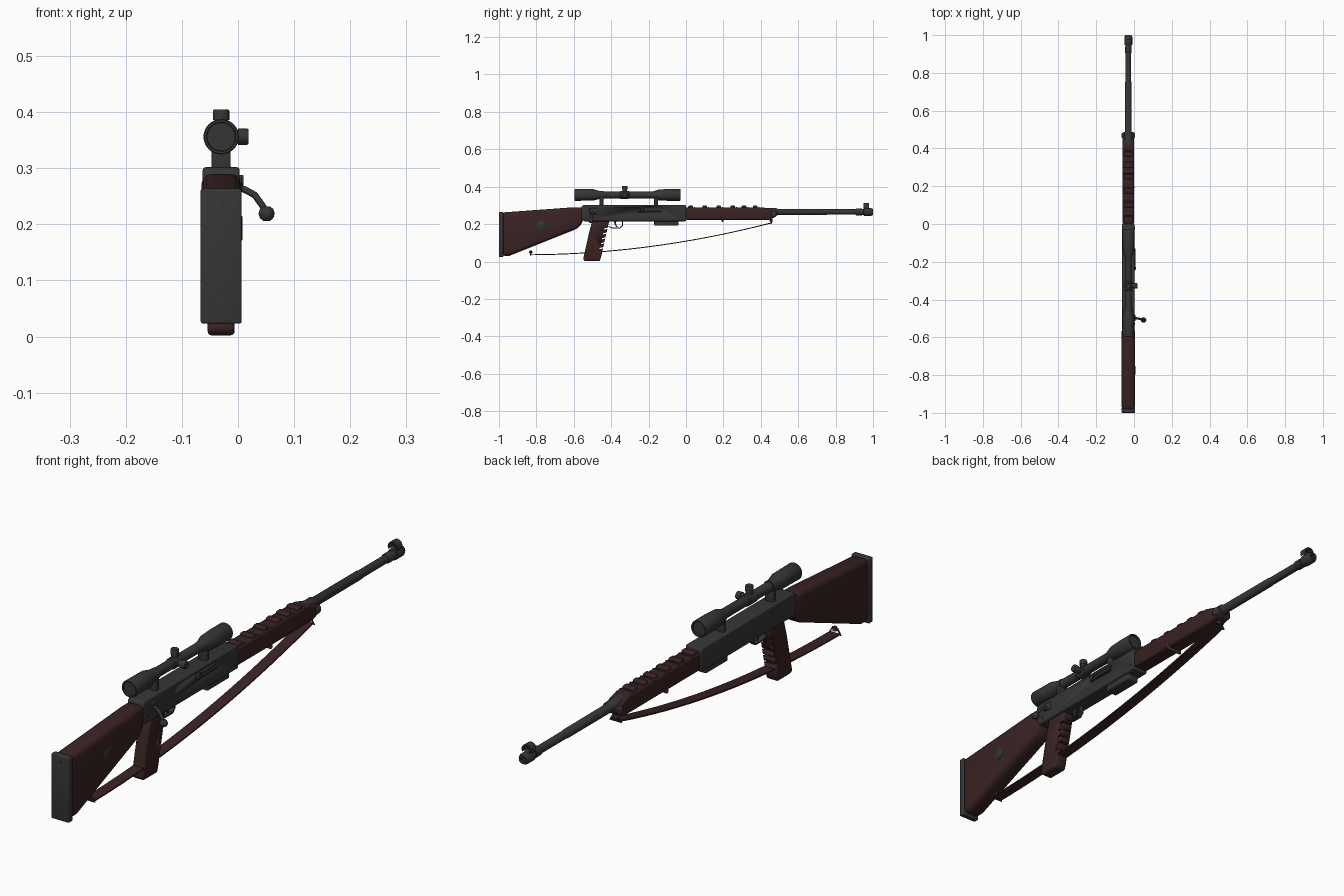
import bpy, bmesh, math
from mathutils import Vector

if "Cube" in bpy.data.objects:
    bpy.data.objects.remove(bpy.data.objects["Cube"])

CX = -0.03  # centre line of the rifle


def material(name, colour):
    m = bpy.data.materials.new(name)
    m.use_nodes = True
    m.diffuse_color = (*colour, 1)
    m.node_tree.nodes["Principled BSDF"].inputs["Base Color"].default_value = (*colour, 1)
    return m


STEEL = material("dark steel", (0.036, 0.036, 0.036))
WOOD = material("dark red wood", (0.042, 0.016, 0.016))


def finish(name, bm, mat, bevel=0, segments=3):
    bmesh.ops.recalc_face_normals(bm, faces=bm.faces)
    mesh = bpy.data.meshes.new(name)
    bm.to_mesh(mesh)
    bm.free()
    mesh.materials.append(mat)
    ob = bpy.data.objects.new(name, mesh)
    bpy.context.collection.objects.link(ob)
    for o in bpy.context.selected_objects:
        o.select_set(False)
    bpy.context.view_layer.objects.active = ob
    ob.select_set(True)
    if bevel:
        mod = ob.modifiers.new("bevel", "BEVEL")
        mod.width, mod.segments = bevel, segments
        bpy.ops.object.modifier_apply(modifier="bevel")
    bpy.ops.object.shade_smooth_by_angle(angle=math.radians(35))
    return ob


def prism(name, profile, width, mat, bevel=0, x=CX):
    """Side profile of (y, z) points given a thickness in x."""
    bm = bmesh.new()
    face = bm.faces.new([bm.verts.new((x - width / 2, y, z)) for y, z in profile])
    new = bmesh.ops.extrude_face_region(bm, geom=[face])["geom"]
    verts = [v for v in new if isinstance(v, bmesh.types.BMVert)]
    bmesh.ops.translate(bm, verts=verts, vec=(width, 0, 0))
    return finish(name, bm, mat, bevel)


def box(name, y0, y1, z0, z1, width, mat, bevel=0, x=CX):
    return prism(name, [(y0, z0), (y1, z0), (y1, z1), (y0, z1)], width, mat, bevel, x)


def lathe(name, origin, axis, rings, mat, sides=24):
    """Turned part: (distance, radius) rings along an axis, with capped ends."""
    bm = bmesh.new()
    rot = Vector(axis).to_track_quat("Z", "Y")
    loops = []
    for d, r in rings:
        loops.append([bm.verts.new(Vector(origin) + rot @ Vector((
            r * math.cos(math.tau * i / sides), r * math.sin(math.tau * i / sides), d)))
            for i in range(sides)])
    for a, b in zip(loops, loops[1:]):
        for i in range(sides):
            j = (i + 1) % sides
            bm.faces.new((a[i], a[j], b[j], b[i]))
    bm.faces.new(loops[0])
    bm.faces.new(loops[-1])
    return finish(name, bm, mat)


def rod(name, points, radius, mat, cyclic=False):
    curve = bpy.data.curves.new(name, "CURVE")
    curve.dimensions = "3D"
    curve.bevel_depth, curve.bevel_resolution = radius, 2
    curve.use_fill_caps = True
    s = curve.splines.new("POLY")
    s.points.add(len(points) - 1)
    for p, co in zip(s.points, points):
        p.co = (*co, 1)
    s.use_cyclic_u = cyclic
    curve.materials.append(mat)
    ob = bpy.data.objects.new(name, curve)
    bpy.context.collection.objects.link(ob)
    return ob


def cut(target, cutter):
    mod = target.modifiers.new("cut", "BOOLEAN")
    mod.operation, mod.object, mod.solver = "DIFFERENCE", cutter, "EXACT"
    bpy.context.view_layer.objects.active = target
    bpy.ops.object.modifier_apply(modifier="cut")
    bpy.data.objects.remove(cutter)


# Shoulder stock, butt plate and its screws
prism("stock", [(-0.985, 0.03), (-0.945, 0.03), (-0.575, 0.178), (-0.55, 0.215),
                (-0.55, 0.29), (-0.6, 0.29), (-0.985, 0.262)], 0.07, WOOD, 0.018)
box("butt_plate", -1.0, -0.977, 0.023, 0.264, 0.073, STEEL, 0.004)
for z in (0.065, 0.24):
    lathe("butt_screw", (CX + 0.001, -1.0, z), (0, -1, 0), [(-0.003, 0.005), (0.0008, 0.005)], STEEL, 12)
lathe("stock_disc", (0, -0.775, 0.193), (1, 0, 0), [(0, 0.023), (0.006, 0.023), (0.008, 0.02)], STEEL)

# Receiver with ejection port, bolt and magazine floor
receiver = prism("receiver", [(-0.545, 0.215), (0, 0.215), (0, 0.302), (-0.55, 0.302),
                              (-0.56, 0.292), (-0.56, 0.23)], 0.066, STEEL, 0.006)
cut(receiver, box("port_cutter", -0.25, -0.13, 0.262, 0.292, 0.02, STEEL, x=0.003))
lathe("bolt", (-0.012, -0.25, 0.276), (0, 1, 0), [(0, 0.011), (0.12, 0.011)], STEEL, 16)
box("bolt_nub", -0.245, -0.13, 0.266, 0.274, 0.008, STEEL, 0.002, 0.004)
box("bolt_tab", -0.242, -0.228, 0.266, 0.288, 0.014, STEEL, 0.002, 0.003)
box("magazine_floor", -0.17, -0.04, 0.192, 0.22, 0.05, STEEL, 0.006)
for y in (-0.53, -0.02):
    lathe("receiver_pin", (0.0, y, 0.24), (1, 0, 0), [(0, 0.006), (0.005, 0.006)], STEEL, 12)

# Bolt handle with a knob
rod("bolt_handle", [(-0.01, -0.497, 0.268), (0.012, -0.499, 0.262), (0.03, -0.502, 0.252),
                    (0.043, -0.506, 0.234), (0.05, -0.508, 0.222)], 0.006, STEEL)
lathe("bolt_knob", (0.051, -0.508, 0.219), (0, 0, 1),
      [(-0.013, 0.006), (-0.008, 0.012), (0, 0.0145), (0.008, 0.012), (0.013, 0.006)], STEEL, 12)
box("bolt_root", -0.515, -0.478, 0.255, 0.285, 0.02, STEEL, 0.004, -0.003)

# Pistol grip with finger slots
grip = prism("grip", [(-0.55, 0.012), (-0.54, 0.002), (-0.462, 0.002), (-0.455, 0.02), (-0.41, 0.22),
                      (-0.5, 0.22), (-0.517, 0.16)], 0.048, WOOD, 0.009)
for i in range(5):
    z = 0.072 + 0.026 * i
    y = -0.455 + (z - 0.02) * 0.225
    cut(grip, prism("slot_cutter", [(y - 0.018, z - 0.006), (y + 0.02, z + 0.004),
                                    (y + 0.02, z + 0.011), (y - 0.018, z)], 0.1, WOOD))

# Trigger and guard
prism("trigger", [(-0.385, 0.22), (-0.372, 0.22), (-0.374, 0.2), (-0.366, 0.186), (-0.372, 0.184), (-0.383, 0.2)],
      0.01, STEEL)
guard = [(-0.415, 0.186), (-0.395, 0.176), (-0.352, 0.176), (-0.338, 0.19), (-0.338, 0.22)]
inner = [(-0.343, 0.22), (-0.343, 0.192), (-0.354, 0.181), (-0.394, 0.181), (-0.415, 0.191)]
prism("trigger_guard", guard + inner, 0.02, STEEL)

# Fore-end with top ribs and bands
prism("fore_end", [(-0.002, 0.222), (0.44, 0.222), (0.475, 0.235), (0.487, 0.25), (0.487, 0.268),
                   (0.46, 0.275), (0.41, 0.29), (-0.002, 0.29)], 0.062, WOOD, 0.014)
for y in (0.025, 0.1, 0.175, 0.25, 0.31, 0.37):
    box("top_rib", y - 0.013, y + 0.013, 0.27, 0.299, 0.05, WOOD, 0.006)
    box("rib_band", y + 0.018, y + 0.024, 0.26, 0.292, 0.058, STEEL, 0.004)
box("middle_band", 0.19, 0.2, 0.212, 0.24, 0.064, STEEL, 0.003)
box("front_band", 0.455, 0.482, 0.238, 0.268, 0.072, STEEL, 0.008)

# Barrel, muzzle and hooded front sight
lathe("barrel", (CX, 0.39, 0.265), (0, 1, 0),
      [(0, 0.022), (0.09, 0.022), (0.1, 0.017), (0.36, 0.0165), (0.365, 0.015), (0.6, 0.0145)], STEEL)
lathe("muzzle", (CX, 0.905, 0.265), (0, 1, 0),
      [(0, 0.016), (0.005, 0.018), (0.035, 0.018), (0.036, 0.016), (0.045, 0.016),
       (0.046, 0.021), (0.085, 0.021), (0.095, 0.016), (0.094, 0.009), (0.07, 0.009)], STEEL)
box("sight_base", 0.95, 0.978, 0.275, 0.29, 0.018, STEEL, 0.003)
hood = [(r * math.sin(a), r * math.cos(a)) for r, seq in ((0.02, range(11)), (0.015, range(10, -1, -1)))
        for a in [math.radians(-120 + 24 * i) for i in seq]]
bm = bmesh.new()
face = bm.faces.new([bm.verts.new((CX + x, 0.948, 0.293 + z)) for x, z in hood])
geom = bmesh.ops.extrude_face_region(bm, geom=[face])["geom"]
bmesh.ops.translate(bm, verts=[v for v in geom if isinstance(v, bmesh.types.BMVert)], vec=(0, 0.03, 0))
finish("sight_hood", bm, STEEL)
box("sight_post", 0.958, 0.966, 0.285, 0.302, 0.005, STEEL)

# Telescopic sight, turrets and mounts
SZ = 0.356
lathe("scope", (CX, -0.595, SZ), (0, 1, 0),
      [(0.006, 0.025), (0, 0.026), (0, 0.03), (0.003, 0.0315), (0.1, 0.0305), (0.145, 0.018), (0.415, 0.018),
       (0.45, 0.029), (0.5, 0.0315), (0.562, 0.0315), (0.565, 0.03), (0.565, 0.026), (0.558, 0.025)], STEEL, 32)
for axis in ((0, 0, 1), (1, 0, 0)):
    lathe("turret", (CX, -0.328, SZ), axis,
          [(0, 0.012), (0.03, 0.012), (0.03, 0.0145), (0.046, 0.0145), (0.049, 0.013)], STEEL, 20)
lathe("turret_collar", (CX, -0.353, SZ), (0, 1, 0), [(0, 0.018), (0.004, 0.021), (0.046, 0.021), (0.05, 0.018)], STEEL)
for y in (-0.452, -0.16):
    box("scope_mount", y - 0.01, y + 0.01, 0.295, SZ, 0.034, STEEL, 0.003)
    lathe("scope_ring", (CX, y - 0.01, SZ), (0, 1, 0), [(0, 0.021), (0.02, 0.021)], STEEL)

# Sling strap sagging between two swivels
top, low = [], []
for i in range(25):
    t = i / 24
    y = -0.83 + 1.285 * t
    z = 0.036 + 0.008 * t + 0.162 * t * t
    top.append((y, z + 0.0025))
    low.append((y, z - 0.0025))
prism("sling", top + low[::-1], 0.042, WOOD)
for y, z in ((-0.83, 0.044), (0.455, 0.212)):
    s = 0.023
    rod("swivel_loop", [(CX - s, y, z - 0.01), (CX + s, y, z - 0.01), (CX + s * 0.4, y, z + 0.012),
                        (CX - s * 0.4, y, z + 0.012)], 0.0035, STEEL, True)
    lathe("swivel_stud", (CX, y, z + 0.002), (0, 0, 1), [(0, 0.009), (0.014, 0.007)], STEEL, 12)
